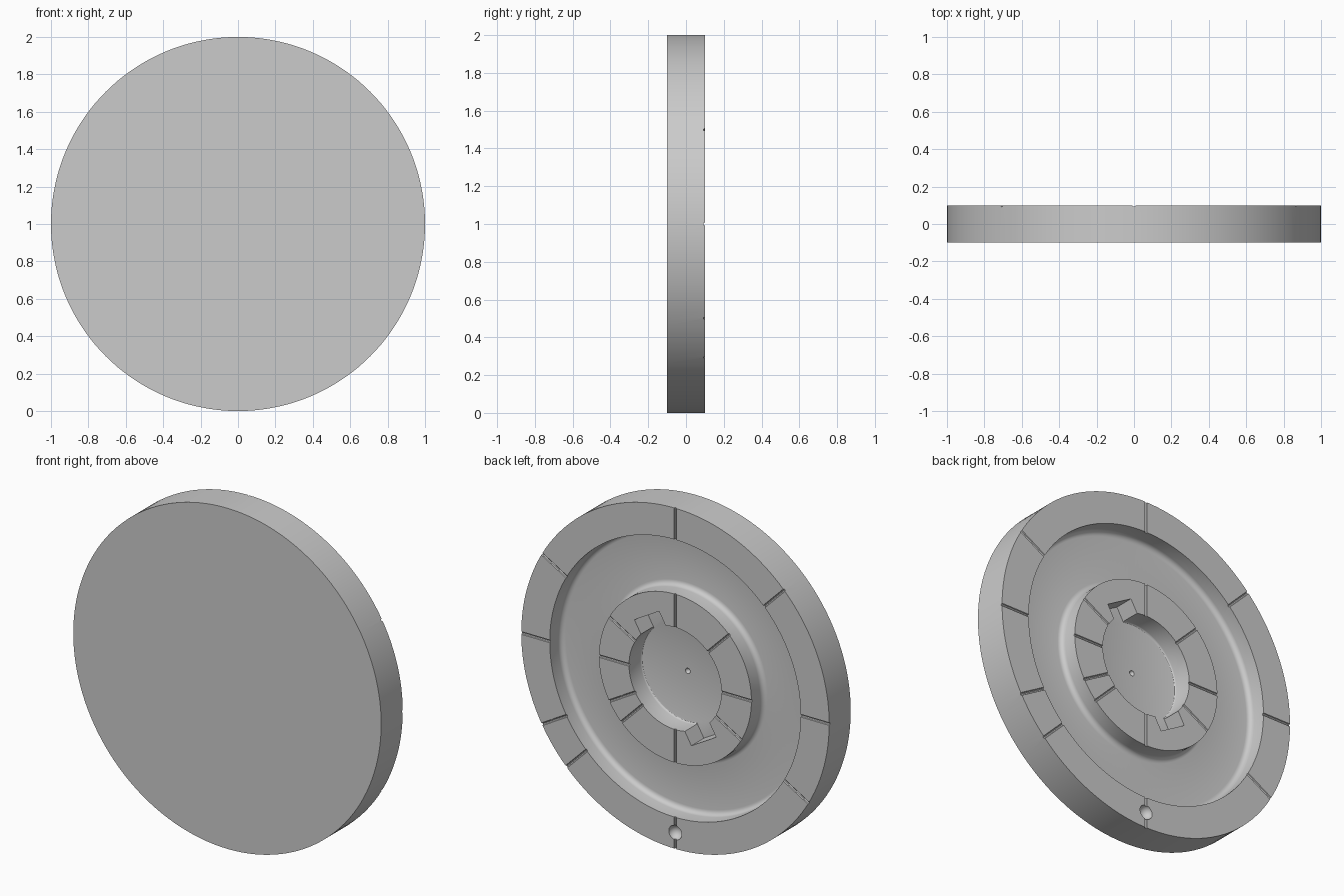
import bpy, bmesh
from math import radians, sin, cos, pi
from mathutils import Matrix, Vector

if "Cube" in bpy.data.objects:
    bpy.data.objects.remove(bpy.data.objects["Cube"], do_unlink=True)

CENTRE = Vector((0, 0, 1))
BACK, FLOOR, WELL = 0.1, -0.007, -0.017

grey = bpy.data.materials.new("plain grey")
grey.use_nodes = True
grey.diffuse_color = (0.6, 0.6, 0.6, 1)
grey.node_tree.nodes["Principled BSDF"].inputs["Base Color"].default_value = (0.6, 0.6, 0.6, 1)


def make_object(name, bm):
    bmesh.ops.recalc_face_normals(bm, faces=bm.faces)
    mesh = bpy.data.meshes.new(name)
    bm.to_mesh(mesh)
    bm.free()
    mesh.materials.append(grey)
    obj = bpy.data.objects.new(name, mesh)
    obj.location = CENTRE
    bpy.context.collection.objects.link(obj)
    return obj


def fillet(cx, cy, radius, start, end, steps=5):
    """Arc points for a rounded inside corner of the profile."""
    return [(cx + radius * cos(radians(start + (end - start) * i / steps)),
             cy + radius * sin(radians(start + (end - start) * i / steps)))
            for i in range(steps + 1)]


def around(angle):
    """Rotation about the disc axis that takes +x to the given angle."""
    return Matrix.Rotation(-radians(angle), 4, 'Y')


# Turned disc: outer rim, ring channel, hub and centre well
F, W = 0.03, 0.012
profile = [(0, -BACK), (1, -BACK), (1, BACK), (0.815, BACK)]
profile += fillet(0.815 - F, FLOOR + F, F, 0, -90)
profile += fillet(0.495 + F, FLOOR + F, F, 270, 180)
profile += [(0.495, BACK), (0.3, BACK)]
profile += fillet(0.3 - W, WELL + W, W, 0, -90, 3)
profile += [(0, WELL)]
bm = bmesh.new()
verts = [bm.verts.new((r, y, 0)) for r, y in profile]
edges = [bm.edges.new(pair) for pair in zip(verts, verts[1:])]
bmesh.ops.spin(bm, geom=verts + edges, axis=(0, 1, 0), cent=(0, 0, 0),
               angle=2 * pi, steps=144, use_merge=True)
bmesh.ops.remove_doubles(bm, verts=bm.verts, dist=1e-5)
disc = make_object("disc_body", bm)

# Two opposite key slots beside the centre well
bm = bmesh.new()
for angle in (60, 240):
    m = around(angle) @ Matrix.Translation((0.285, WELL + 0.101, 0)) @ Matrix.Diagonal((0.17, 0.2, 0.185, 1))
    bmesh.ops.create_cube(bm, size=1, matrix=m)
slots = make_object("slot_cutter", bm)

# Fine radial grooves across the rim and the hub
bm = bmesh.new()
for angle in (0, 30, 90, 135, 180, 210, 270, 315, 330):
    m = around(angle) @ Matrix.Translation((0.66, BACK, 0)) @ Matrix.Rotation(pi / 2, 4, 'Y')
    bmesh.ops.create_cone(bm, cap_ends=True, segments=8, radius1=0.008,
                          radius2=0.008, depth=0.8, matrix=m)
grooves = make_object("groove_cutter", bm)

# Round dimples: index mark on the rim and centre mark in the well
bm = bmesh.new()
for radius, y, z in ((0.042, BACK, -0.905), (0.016, WELL, 0)):
    bmesh.ops.create_uvsphere(bm, u_segments=24, v_segments=13, radius=radius,
                              matrix=Matrix.Translation((0, y + 0.001, z)))
dimples = make_object("dimple_cutter", bm)

# Cut everything into the disc
bpy.ops.object.select_all(action='DESELECT')
bpy.context.view_layer.objects.active = disc
disc.select_set(True)
for cutter in (slots, grooves, dimples):
    mod = disc.modifiers.new(cutter.name, 'BOOLEAN')
    mod.operation = 'DIFFERENCE'
    mod.solver = 'EXACT'
    mod.object = cutter
    bpy.ops.object.modifier_apply(modifier=mod.name)
    bpy.data.objects.remove(cutter, do_unlink=True)
bpy.ops.object.shade_smooth_by_angle(angle=radians(30))
